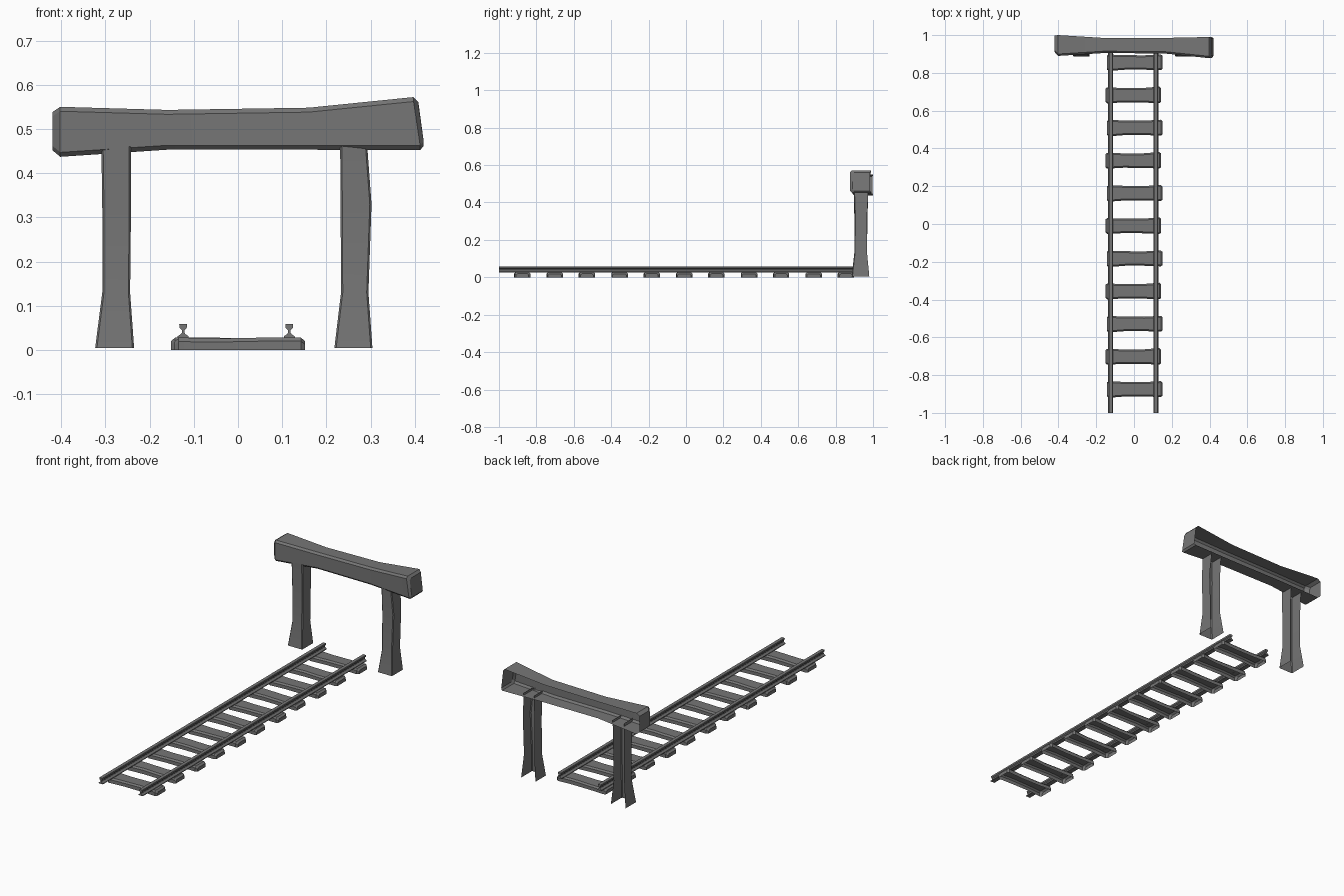
import bpy
import bmesh
import math

cube = bpy.data.objects.get("Cube")
if cube:
    bpy.data.objects.remove(cube)

grey = bpy.data.materials.new("dark grey")
grey.use_nodes = True
colour = (0.18, 0.18, 0.18, 1)
grey.diffuse_color = colour
grey.node_tree.nodes["Principled BSDF"].inputs["Base Color"].default_value = colour


def loft(name, rings, closed=False, caps=False):
    """Skin a row of matching point rings, optionally closing the ends."""
    bm = bmesh.new()
    rows = [[bm.verts.new(p) for p in ring] for ring in rings]
    n = len(rows[0])
    for a, b in zip(rows, rows[1:]):
        for i in range(n if closed else n - 1):
            j = (i + 1) % n
            bm.faces.new((a[i], a[j], b[j], b[i]))
    if caps:
        bm.faces.new(rows[0])
        bm.faces.new(rows[-1][::-1])
    bmesh.ops.recalc_face_normals(bm, faces=bm.faces)
    mesh = bpy.data.meshes.new(name)
    bm.to_mesh(mesh)
    bm.free()
    mesh.materials.append(grey)
    obj = bpy.data.objects.new(name, mesh)
    bpy.context.collection.objects.link(obj)
    bpy.ops.object.select_all(action="DESELECT")
    obj.select_set(True)
    bpy.context.view_layer.objects.active = obj
    bpy.ops.object.shade_smooth_by_angle(angle=math.radians(25))
    return obj


def channel(name, stations, place, bevel, caps=False):
    """Hollow timber, open on one long side.
    Station: distance along, two side edges, open edge, closed face, lean."""
    rings = []
    for t, w0, w1, back, face, lean in stations:
        step = math.copysign(bevel, back - face)
        points = [(t, w0, back), (t, w0, face + step), (t, w0 + bevel, face),
                  (t + lean, w1 - bevel, face), (t + lean, w1, face + step),
                  (t + lean, w1, back)]
        rings.append([place(*p) for p in points])
    return loft(name, rings, caps=caps)


# Cross beam, hollow at the back
channel("cross_beam", [
    (-0.42, 0.452, 0.538, 0.998, 0.91, 0),
    (-0.402, 0.437, 0.55, 1.0, 0.89, 0),
    (-0.16, 0.453, 0.543, 0.985, 0.905, 0),
    (0.16, 0.453, 0.548, 0.985, 0.903, 0),
    (0.412, 0.452, 0.572, 0.99, 0.878, -0.015),
    (0.42, 0.462, 0.56, 0.985, 0.89, -0.012),
], lambda t, w, d: (t, d, w), 0.01, caps=True)

# Two posts, hollow at the back and open at both ends
upright = lambda t, w, d: (w, d, t)
channel("right_post", [
    (0.005, -0.323, -0.235, 0.98, 0.886, 0),
    (0.13, -0.307, -0.244, 0.968, 0.9, 0),
    (0.32, -0.307, -0.242, 0.97, 0.9, 0),
    (0.46, -0.309, -0.242, 0.975, 0.897, 0),
], upright, 0.004)
channel("left_post", [
    (0.005, 0.218, 0.304, 0.98, 0.886, 0),
    (0.13, 0.233, 0.295, 0.968, 0.9, 0),
    (0.33, 0.232, 0.302, 0.968, 0.902, 0),
    (0.465, 0.231, 0.292, 0.975, 0.897, 0),
], upright, 0.004)

# Sleepers, hollow underneath, alternately turned around
for i in range(11):
    turn = 1 if i % 2 else -1
    y = -0.875 + 0.173 * i
    sleeper = channel(f"sleeper_{i + 1}", [
        (-0.148, -0.034, 0.034, 0, 0.02, 0),
        (-0.138, -0.043, 0.041, 0, 0.028, 0),
        (-0.05, -0.038, 0.038, 0, 0.028, 0),
        (0.05, -0.039, 0.038, 0, 0.026, 0),
        (0.138, -0.042, 0.045, 0, 0.027, 0),
        (0.148, -0.036, 0.037, 0, 0.019, 0),
    ], lambda t, w, d: (turn * t, turn * w, d), 0.008, caps=True)
    sleeper.location = (-0.004 * turn, y, 0)

# Rails: half profile of foot, web and head, mirrored
half = [(0.0125, 0.027), (0.0125, 0.031), (0.005, 0.036), (0.003, 0.039),
        (0.003, 0.045), (0.008, 0.05), (0.009, 0.059)]
profile = half + [(-x, z) for x, z in reversed(half)]
for side, x in (("right", -0.124), ("left", 0.116)):
    loft(f"{side}_rail", [[(x + px, y, z) for px, z in profile]
                          for y in (-1, 0.92)], closed=True, caps=True)
